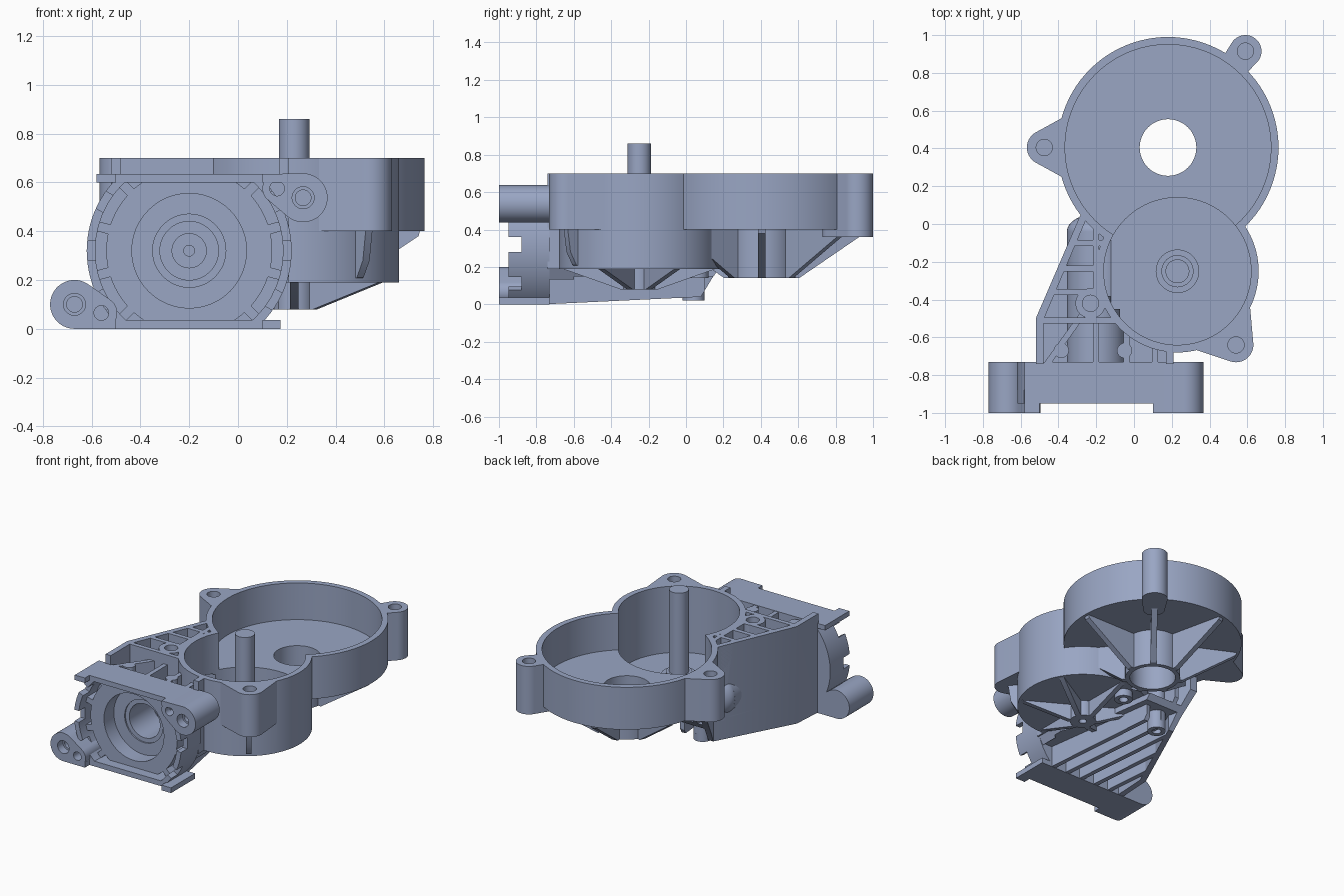
import bpy, bmesh, math
from mathutils import Vector, Matrix
from mathutils.geometry import convex_hull_2d

if "Cube" in bpy.data.objects:
    bpy.data.objects.remove(bpy.data.objects["Cube"])

COLOR = (0.32, 0.38, 0.55, 1)
grey = bpy.data.materials.new("blue grey metal")
grey.use_nodes = True
grey.diffuse_color = COLOR
grey.node_tree.nodes["Principled BSDF"].inputs["Base Color"].default_value = COLOR


def circle(c, r, n=72):
    return [(c[0] + r * math.cos(2 * math.pi * i / n), c[1] + r * math.sin(2 * math.pi * i / n)) for i in range(n)]


def hull(c1, r1, c2, r2):
    pts = [Vector(p) for p in circle(c1, r1) + circle(c2, r2)]
    return [tuple(pts[i]) for i in convex_hull_2d(pts)]


def rect(x0, y0, x1, y1):
    return [(x0, y0), (x1, y0), (x1, y1), (x0, y1)]


def strip(p, q, w):
    p, q = Vector(p), Vector(q)
    d = (q - p).normalized() * w / 2
    s = Vector((-d.y, d.x))
    return [tuple(v) for v in (p + s, p - s, q - s, q + s)]


def spoke(c, a, r0, r1, w):
    a = math.radians(a)
    return strip(*[(c[0] + r * math.cos(a), c[1] + r * math.sin(a)) for r in (r0, r1)], w)


def prism(name, pts, a, b, axis="z"):
    """Extrude a flat profile between a and b along an axis."""
    place = {"z": lambda u, v, t: (u, v, t), "y": lambda u, v, t: (u, t, v), "x": lambda u, v, t: (t, u, v)}[axis]
    bm = bmesh.new()
    face = bm.faces.new([bm.verts.new(place(u, v, a)) for u, v in pts])
    ext = bmesh.ops.extrude_face_region(bm, geom=[face])
    shift = Vector(place(0, 0, b - a))
    bmesh.ops.translate(bm, vec=shift, verts=[g for g in ext["geom"] if isinstance(g, bmesh.types.BMVert)])
    bmesh.ops.recalc_face_normals(bm, faces=bm.faces)
    me = bpy.data.meshes.new(name)
    bm.to_mesh(me)
    bm.free()
    me.materials.append(grey)
    ob = bpy.data.objects.new(name, me)
    bpy.context.collection.objects.link(ob)
    return ob


def boolean(ob, tool, op="DIFFERENCE", drop=False):
    mod = ob.modifiers.new("bool", "BOOLEAN")
    mod.operation, mod.solver, mod.object = op, "EXACT", tool
    bpy.context.view_layer.objects.active = ob
    bpy.ops.object.modifier_apply(modifier=mod.name)
    if drop:
        bpy.data.objects.remove(tool)
    return ob


def drill(ob, c, r, a, b, axis="z"):
    return boolean(ob, prism("drill", circle(c, r, 48), a, b, axis), drop=True)


BIG, SMALL, WORM, BOSS = (0.18, 0.405), (0.23, -0.25), (-0.2, 0.32), (-0.23, -0.42)

# Cutters shared by several parts
cavities = [prism("big_cavity", circle(BIG, 0.545, 96), 0.44, 0.8),
            prism("small_cavity", circle(SMALL, 0.39, 96), 0.23, 0.8),
            prism("worm_bore", circle(WORM, 0.12), -1.1, -0.08, "y"),
            prism("boss_hole", circle(BOSS, 0.043, 48), 0.5, 0.8)]


def hollow(ob):
    for c in cavities:
        boolean(ob, c)
    return ob


# Twin cup housing with three screw ears, holes closed at the bottom
housing = prism("gear_housing", circle(BIG, 0.585, 96), 0.4, 0.7)
ears = [((-0.475, 0.405), hull((-0.475, 0.405), 0.092, (-0.25, 0.405), 0.2), 0.4),
        ((0.54, -0.64), hull((0.54, -0.64), 0.092, (0.35, -0.4), 0.26), 0.4),
        ((0.59, 0.915), hull((0.59, 0.915), 0.085, (0.5, 0.8), 0.07), 0.36)]
boolean(housing, prism("small_cup", circle(SMALL, 0.43, 96), 0.19, 0.7), "UNION", True)
boolean(housing, prism("big_hub", circle(BIG, 0.18), 0.14, 0.42), "UNION", True)
for c, shape, low in ears:
    boolean(housing, prism("ear", shape, low, 0.7), "UNION", True)
hollow(housing)
for c, shape, low in ears:
    drill(housing, c, 0.043, 0.46, 0.8)
drill(housing, BIG, 0.15, 0.1, 0.5)

# Output shaft with its stepped collar and lower hub
prism("shaft", circle(SMALL, 0.063, 48), 0.2, 0.86)
prism("shaft_collar", circle(SMALL, 0.115, 48), 0.22, 0.26)
prism("shaft_step", circle(SMALL, 0.085, 48), 0.22, 0.28)
lower_hub = prism("small_hub", circle(SMALL, 0.085, 48), 0.08, 0.2)
drill(lower_hub, SMALL, 0.025, 0.0, 0.17)


def radial_ribs(name, centre, angles, profile, w):
    for a in angles:
        rib = prism(name, profile, -w / 2, w / 2, "y")
        rib.data.transform(Matrix.Translation((*centre, 0)) @ Matrix.Rotation(math.radians(a), 4, "Z"))
        hollow(rib)


# Tapered stiffening ribs under both cups
radial_ribs("big_rib", BIG, [360 * i / 7 for i in range(7)],
            [(0.165, 0.14), (0.2, 0.14), (0.56, 0.38), (0.57, 0.42), (0.165, 0.42)], 0.04)
radial_ribs("small_rib", SMALL, range(30, 360, 60),
            [(0.05, 0.08), (0.1, 0.08), (0.41, 0.19), (0.41, 0.2), (0.05, 0.2)], 0.035)
radial_ribs("ear_rib", SMALL, [-52], [(0.4, 0.2), (0.44, 0.21), (0.48, 0.28), (0.5, 0.41), (0.4, 0.41)], 0.035)

# Post and stub on the underside
for name, c, r, low in (("underside_post", (-0.16, 0.04), 0.06, 0.02), ("underside_stub", (0.14, 0.06), 0.06, 0.14)):
    post = prism(name, circle(c, r, 40), low, 0.42)
    drill(post, c, r * 0.5, 0.0, low + 0.1)
    hollow(post)

# Worm body: outer wall, webs and low floor kept within one footprint
foot = [(-0.52, -0.74), (-0.52, -0.5), (-0.27, 0.08), (-0.33, 0.25), (0, 0.25), (0.08, -0.3), (0.21, -0.6), (0.21, -0.74)]
inner = [(-0.48, -0.76), (-0.48, -0.51), (-0.23, 0.08), (-0.28, 0.27), (0.3, 0.27), (0.3, -0.6), (0.17, -0.6), (0.17, -0.76)]
side = [(-0.76, 0), (0.08, 0.04), (0.14, 0.14), (0.3, 0.36), (0.3, 0.7), (-0.76, 0.7)]
bevel = [(0.12, 0.04), (0.2, 0.19), (0.3, 0.19), (0.3, -0.2), (0.12, -0.2)]
envelope = prism("body_envelope", foot, -0.1, 0.7)
boolean(envelope, prism("side_cut", side, -1, 1, "x"), "INTERSECT", True)
boolean(envelope, prism("corner_cut", bevel, -1, 1, "y"), drop=True)


def body_part(name, pts, a=-0.05, b=0.75):
    return hollow(boolean(prism(name, pts, a, b), envelope, "INTERSECT"))


wall = prism("body_wall", foot, -0.1, 0.75)
boolean(wall, envelope, "INTERSECT")
boolean(wall, prism("wall_core", inner, -0.2, 0.8), drop=True)
hollow(wall)
body_part("body_floor", foot, 0.15, 0.19)
front_webs = [((x, -0.74), (x, -0.5)) for x in (-0.2, -0.04, 0.11)] + [((-0.46, -0.74), (-0.23, -0.42))]
back_webs = [((-0.2, -0.4), (-0.2, 0.2)), ((-0.55, -0.51), (0.2, -0.51)), ((-0.5, -0.36), (0.1, -0.36)),
             ((-0.5, -0.235), (0.05, -0.235)), ((-0.5, -0.1), (0.05, -0.1)), ((-0.35, -0.1), (-0.2, 0.15))]
for p, q in front_webs:
    body_part("front_web", strip(p, q, 0.032), 0.17, 0.632)
for p, q in back_webs:
    body_part("back_web", strip(p, q, 0.032), 0.17)
body_part("body_boss", circle(BOSS, 0.08, 40), 0.17)
for x in (-0.385, -0.05):
    body_part("small_boss", circle((x, -0.67), 0.04, 32), 0.17, 0.632)

# Long parallel ribs along the underside
for i in range(5):
    x = -0.4 + 0.12 * i
    body_part("underside_rib", strip((x, -0.75), (x - 0.12, 0.1), 0.032), -0.05, 0.17)

# Worm tube with a domed end
hollow(prism("worm_tube", circle(WORM, 0.155), -0.76, -0.04, "y"))
bpy.ops.mesh.primitive_uv_sphere_add(segments=48, ring_count=24, radius=0.155, location=(WORM[0], -0.04, WORM[1]))
dome = bpy.context.object
dome.name = "tube_dome"
dome.data.materials.append(grey)
dome.scale.y = 0.6
hollow(dome)
bearing = prism("worm_bearing", circle(WORM, 0.125), -0.5, -0.45, "y")
drill(bearing, WORM, 0.07, -0.6, -0.4, "y")
seat = prism("bearing_seat", circle(WORM, 0.075), -0.42, -0.38, "y")
drill(seat, WORM, 0.022, -0.6, -0.3, "y")

# Front flange: back plate, wide barrel and notched rim clipped to the flat top and bottom
limits = prism("flange_limits", rect(-0.8, 0, 0.4, 0.635), -1.05, -0.7, "y")
back = prism("flange_plate", circle(WORM, 0.42, 96), -0.77, -0.73, "y")
boolean(back, limits, "INTERSECT")
drill(back, WORM, 0.15, -1, -0.6, "y")
rim = prism("flange_rim", circle(WORM, 0.42, 96), -0.95, -0.74, "y")
drill(rim, WORM, 0.385, -1.1, -0.6, "y")
boolean(rim, limits, "INTERSECT")
for a in range(0, 360, 30):
    boolean(rim, prism("gap", spoke(WORM, a, 0.3, 0.5, 0.08), -1, -0.88, "y"), drop=True)
barrel = prism("flange_barrel", circle(WORM, 0.34, 96), -0.88, -0.74, "y")
drill(barrel, WORM, 0.235, -1.1, -0.6, "y")
boolean(barrel, limits, "INTERSECT")
for i in range(12):
    web = prism("flange_web", spoke(WORM, 30 * i + 15, 0.325, 0.4, 0.04), -0.88, -0.75, "y")
    boolean(web, limits, "INTERSECT")

# Top and bottom strips with a shallow front notch
for name, x0, x1, z0, z1 in (("top_strip", -0.58, 0.27, 0.6, 0.635), ("bottom_strip", -0.67, 0.175, 0.0, 0.037)):
    bar = prism(name, rect(x0, -1, x1, -0.73), z0, z1)
    boolean(bar, prism("notch", rect(-0.5, -1.1, 0.1, -0.95), -0.1, 0.8), drop=True)

# Flange mounting ears, each with a stepped screw hole and a pin hole
for name, c, r, pin, pr in (("left_low_ear", (-0.67, 0.1), 0.1, (-0.56, 0.065), 0.065),
                            ("right_high_ear", (0.267, 0.537), 0.1, (0.16, 0.575), 0.06)):
    ear = prism(name, hull(c, r, pin, pr), -1, -0.73, "y")
    drill(ear, c, 0.045, -1.1, -0.94, "y")
    drill(ear, c, 0.032, -1.1, -0.78, "y")
    drill(ear, pin, 0.03, -1.1, -0.85, "y")

# Remove cutters and smooth the round surfaces
for tool in cavities + [envelope, limits]:
    bpy.data.objects.remove(tool)
bpy.ops.object.select_all(action="DESELECT")
for ob in bpy.context.collection.objects:
    if ob.type == "MESH" and len(ob.data.polygons):
        ob.select_set(True)
        bpy.context.view_layer.objects.active = ob
bpy.ops.object.shade_smooth_by_angle(angle=math.radians(30))
